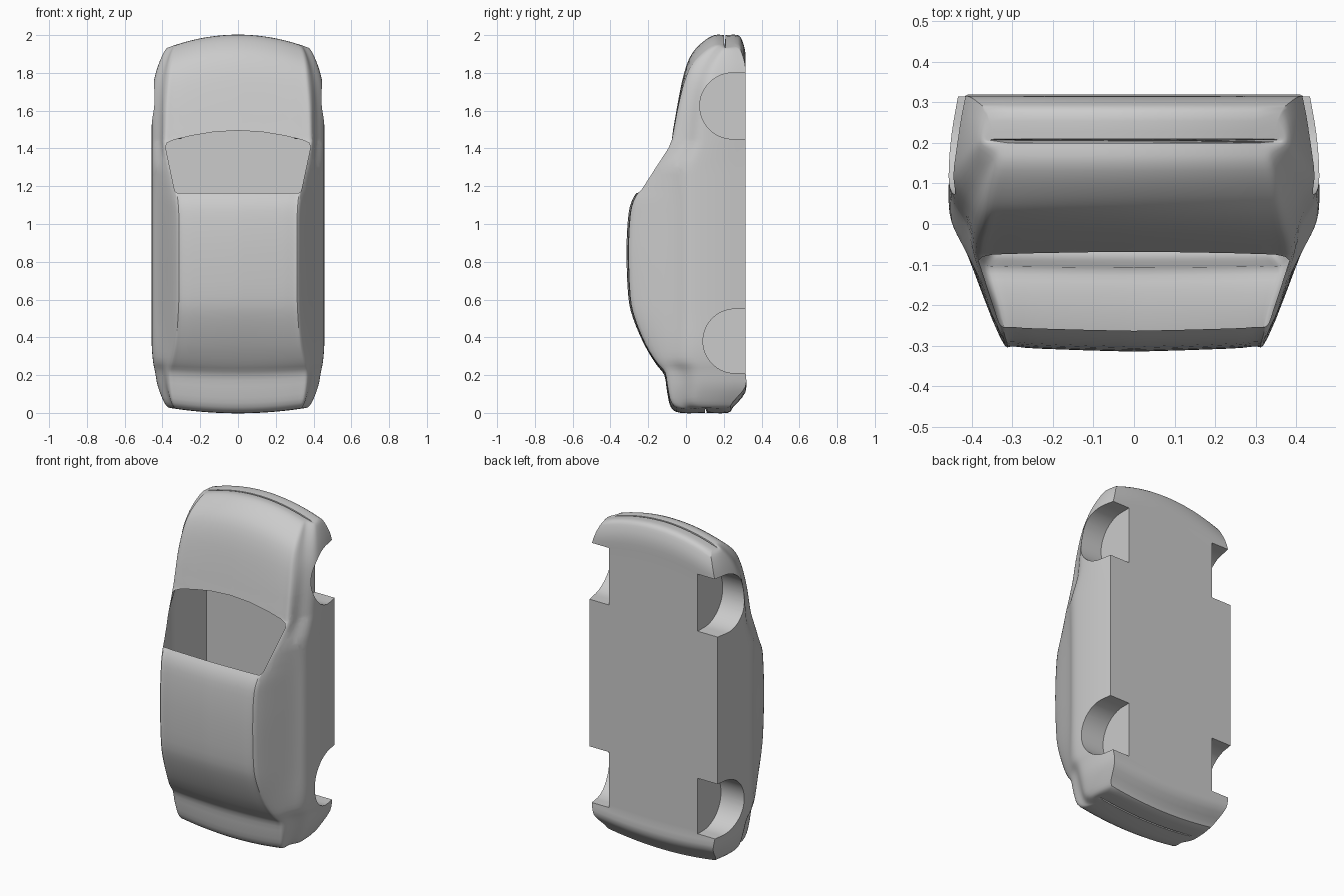
import bpy, bmesh
from mathutils import Vector, Matrix

if "Cube" in bpy.data.objects:
    bpy.data.objects.remove(bpy.data.objects["Cube"])

# Stations along the car: z, roof/hood y, underside y, top half width, body half width
STATIONS = [
    (0.0, 0.10, 0.11, 0.30, 0.34), (0.0, -0.03, 0.22, 0.33, 0.37), (0.03, -0.08, 0.25, 0.35, 0.395),
    (0.11, -0.10, 0.315, 0.365, 0.425), (0.20, -0.115, 0.315, 0.37, 0.44), (0.26, -0.16, 0.315, 0.36, 0.45),
    (0.36, -0.22, 0.315, 0.345, 0.457), (0.50, -0.28, 0.315, 0.335, 0.457), (0.62, -0.306, 0.315, 0.33, 0.457),
    (0.85, -0.315, 0.315, 0.33, 0.457), (1.03, -0.307, 0.315, 0.33, 0.457), (1.12, -0.288, 0.315, 0.335, 0.457),
    (1.19, -0.245, 0.315, 0.345, 0.457), (1.30, -0.17, 0.315, 0.365, 0.457), (1.42, -0.09, 0.315, 0.39, 0.457),
    (1.48, -0.072, 0.315, 0.39, 0.457), (1.65, -0.042, 0.315, 0.385, 0.457), (1.80, -0.01, 0.315, 0.375, 0.45),
    (1.90, 0.03, 0.315, 0.365, 0.43), (1.965, 0.09, 0.30, 0.35, 0.405), (2.0, 0.15, 0.275, 0.33, 0.38),
    (2.0, 0.20, 0.21, 0.31, 0.36),
]


def spline(points, steps):
    """Sample a Catmull-Rom curve through tuples of any size."""
    p = [points[0]] + list(points) + [points[-1]]
    out = []
    for i in range(1, len(p) - 2):
        for s in range(steps):
            t = s / steps
            out.append(tuple(0.5 * (2 * b + (c - a) * t + (2 * a - 5 * b + 4 * c - d) * t * t
                                    + (3 * b - a - 3 * c + d) * t ** 3)
                             for a, b, c, d in zip(*p[i - 1:i + 3])))
    return out + [tuple(points[-1])]


def ease(t):
    t = max(0.0, min(1.0, t))
    return t * t * (3 - 2 * t)


def section(z, top, bottom, wt, w):
    """Closed cross-section ring with bowed nose and tail."""
    belt = max(-0.07, top + 0.2 * (bottom - top))
    h, b = belt - top, bottom - belt
    half = spline([(0, top), (0.5 * wt, top + 0.02 * h), (0.88 * wt, top + 0.05 * h),
                   (wt, top + 0.14 * h), (0.905 * w, belt), (0.985 * w, belt + 0.2 * b),
                   (w, belt + 0.4 * b), (0.985 * w, belt + 0.7 * b), (0.95 * w, bottom)], 4)
    half += [(0.95 * w * (1 - i / 6), bottom) for i in range(1, 7)]
    ring = half + [(-x, y) for x, y in half[-2:0:-1]]
    return [(x, y, z - 0.08 * (x / 0.4) ** 2 * ease((z - 1.5) / 0.5)
             + 0.03 * (x / 0.37) ** 2 * ease((0.4 - z) / 0.4)) for x, y in ring]


def make_object(name, bm):
    bmesh.ops.recalc_face_normals(bm, faces=bm.faces[:])
    mesh = bpy.data.meshes.new(name)
    bm.to_mesh(mesh)
    bm.free()
    ob = bpy.data.objects.new(name, mesh)
    bpy.context.collection.objects.link(ob)
    return ob


# Lofted body
bm = bmesh.new()
rings = [[bm.verts.new(p) for p in section(*s)] for s in spline(STATIONS, 3)]
for a, b in zip(rings, rings[1:]):
    for i in range(len(a)):
        j = (i + 1) % len(a)
        bm.faces.new((a[i], a[j], b[j], b[i]))
bm.faces.new(rings[0])
bm.faces.new(rings[-1])
body = make_object("car_body", bm)

# Wheel wells: rounded pockets open to the side and underside
for name, z, y, r in (("rear", 0.38, 0.26, 0.17), ("front", 1.625, 0.248, 0.175)):
    for side in (-1, 1):
        bm = bmesh.new()
        bmesh.ops.create_cone(bm, cap_ends=True, segments=64, radius1=r, radius2=r, depth=0.4,
                              matrix=Matrix.Translation((side * 0.5, y, z)) @ Matrix.Rotation(1.5707963, 4, 'Y'))
        for v in bm.verts:
            if v.co.y > y + 0.001:
                v.co.y += 0.2
        cutter = make_object(name + "_wheel_well_cutter", bm)
        cutter.hide_render = True
        mod = body.modifiers.new("well", 'BOOLEAN')
        mod.operation, mod.solver, mod.object = 'DIFFERENCE', 'EXACT', cutter

# Apply the wells and remove the cutters
bpy.context.view_layer.update()
dg = bpy.context.evaluated_depsgraph_get()
result = bpy.data.meshes.new_from_object(body.evaluated_get(dg))
body.modifiers.clear()
body.data = result
for ob in [o for o in bpy.data.objects if o.name.find("cutter") >= 0]:
    bpy.data.objects.remove(ob)

# Windscreen opening cut into the hollow shell
right = [(0, 1.495), (0.13, 1.487), (0.25, 1.467), (0.34, 1.445), (0.375, 1.43), (0.384, 1.408),
         (0.337, 1.185), (0.332, 1.171), (0.32, 1.163)]
outline = right + [(-x, z) for x, z in right[:0:-1]]
edges = []
for (x0, z0), (x1, z1) in zip(outline, outline[1:] + outline[:1]):
    edges.append((Vector((x0, 0, z0)), Vector((z0 - z1, 0, x1 - x0)).normalized() * -1))
centre = Vector((0, 0, 1.3))
edges = [(p, n if (centre - p).dot(n) < 0 else -n) for p, n in edges]
bm = bmesh.new()
bm.from_mesh(body.data)
for p, n in edges:
    near = [f for f in bm.faces if f.calc_center_median().y < 0.03
            and 1.05 < f.calc_center_median().z < 1.6]
    geom = set(near)
    for f in near:
        geom.update(f.edges)
        geom.update(f.verts)
    bmesh.ops.bisect_plane(bm, geom=list(geom), dist=1e-5, plane_co=p, plane_no=n)
hole = []
for f in bm.faces:
    c = f.calc_center_median()
    if c.y < 0.0 and all((c - p).dot(n) < 0 for p, n in edges):
        hole.append(f)
bmesh.ops.delete(bm, geom=hole, context='FACES')
bm.to_mesh(body.data)
bm.free()

# Smooth shading with crisp arch and sill edges
bpy.ops.object.select_all(action='DESELECT')
body.select_set(True)
bpy.context.view_layer.objects.active = body
bpy.ops.object.shade_smooth_by_angle(angle=0.6)
